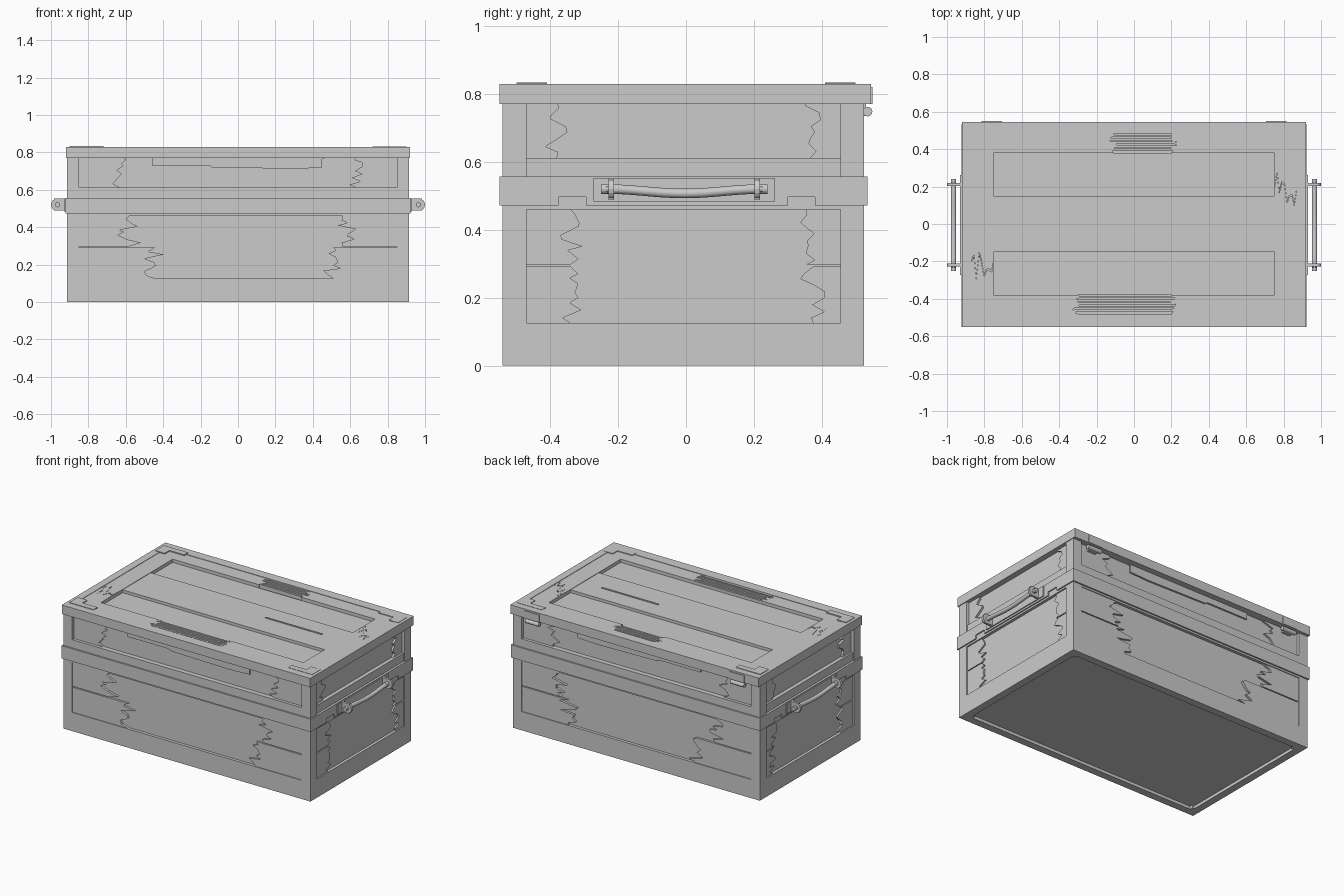
import bpy, bmesh, math, random
from mathutils import Vector

random.seed(7)
old = bpy.data.objects.get("Cube")
if old:
    bpy.data.objects.remove(old)

grey = bpy.data.materials.new("plain_grey")
grey.use_nodes = True
COLOUR = (0.6, 0.6, 0.6, 1)
grey.diffuse_color = COLOUR
grey.node_tree.nodes["Principled BSDF"].inputs["Base Color"].default_value = COLOUR


def finish(name, bm, smooth=False):
    bmesh.ops.recalc_face_normals(bm, faces=bm.faces)
    mesh = bpy.data.meshes.new(name)
    bm.to_mesh(mesh)
    bm.free()
    mesh.materials.append(grey)
    obj = bpy.data.objects.new(name, mesh)
    bpy.context.collection.objects.link(obj)
    if smooth:
        mesh.shade_smooth()


def prism(name, face, outline, d0, d1):
    """Extrude an outline drawn on a face (u, v) from depth d0 to d1."""
    bm = bmesh.new()
    low = [bm.verts.new(face(u, v, d0)) for u, v in outline]
    high = [bm.verts.new(face(u, v, d1)) for u, v in outline]
    bm.faces.new(low)
    bm.faces.new(high)
    for i in range(len(low)):
        j = (i + 1) % len(low)
        bm.faces.new((low[i], low[j], high[j], high[i]))
    bm.normal_update()
    bmesh.ops.triangulate(bm, faces=[f for f in bm.faces if len(f.verts) > 4])
    finish(name, bm)


def rect(u0, u1, v0, v1):
    return [(u0, v0), (u1, v0), (u1, v1), (u0, v1)]


def box(name, x, y, z):
    prism(name, top, rect(*x, *y), *z)


def jagged(u, v0, v1, amount, steps):
    """Broken edge running from v0 to v1 around u."""
    pts = [(u, v0)]
    for i in range(1, steps):
        v = v0 + (v1 - v0) * (i + random.uniform(-.3, .3)) / steps
        pts.append((u + random.uniform(-amount, amount), v))
    return pts + [(u, v1)]


def broken_board(name, face, u_end, u_break, v0, v1, d0, d1, amount, steps=9):
    outline = [(u_end, v1), (u_end, v0)] + jagged(u_break, v0, v1, amount, steps)
    prism(name, face, outline, d0, d1)


def top(u, v, d): return Vector((u, v, d))
def top_turned(u, v, d): return Vector((v, u, d))
def front(u, v, d): return Vector((u, -d, v))
def back(u, v, d): return Vector((u, d, v))
def left(u, v, d): return Vector((d, u, v))
def right(u, v, d): return Vector((-d, u, v))


# Cores that carry the frames; the bottom is set in a little
box("body_core", (-.896, .896), (-.52, .505), (.02, .56))
box("lid_core", (-.882, .882), (-.508, .493), (.56, .78))

# Corner posts
for sx, side in ((1, "left"), (-1, "right")):
    for y, end in (((-.54, -.47), "front"), ((.455, .525), "back")):
        x = sorted((sx * .85, sx * .915))
        box(f"{end}_{side}_body_post", x, y, (0, .5))
        box(f"{end}_{side}_lid_post", x, y, (.55, .78))

# Each wall: face mapping, panel ends, outer depth, plank inset, rail inset
walls = {"front": (front, -.85, .85, .54, .005, 0), "back": (back, -.85, .85, .525, .005, 0),
         "left": (left, -.47, .455, .915, .009, .007),
         "right": (right, -.47, .455, .915, .009, .007)}
for name, (face, u0, u1, d, sink, rail_sink) in walls.items():
    prism(name + "_bottom_rail", face, rect(u0, u1, 0, .125), d - .05, d)
    prism(name + "_middle_rail", face, rect(u0, u1, .46, .5), d - .05, d)
    prism(name + "_lid_rail", face, rect(u0, u1, .55, .612), d - .05, d - rail_sink)
    long_wall = d < .6
    # Distance of the four plank breaks from the panel ends
    insets = ((.41, .34), (.27, .29)) if long_wall else ((.13, .08), (.13, .1))
    for (end, step), reach in zip(((u0, 1), (u1, -1)), zip(*insets)):
        # Broken planks beside the worn middle of the panel
        for (v0, v1), inset in zip(((.125, .292), (.298, .46)), reach):
            broken_board(name + "_body_plank", face, end, end + step * inset,
                         v0, v1, d - .03, d - sink, .07 if long_wall else .04)
        broken_board(name + "_lid_plank", face, end,
                     end + step * (.22 if long_wall else .09),
                     .612, .78, d - .04, d - .02, .045 if long_wall else .035)
    if long_wall:
        apron = [(-.46, .78), (-.46, .73), (-.15, .73), (-.14, .72),
                 (.3, .712), (.45, .718), (.45, .765), (.5, .78)]
        prism(name + "_lid_apron", face, apron, d - .04, d - .02)

# Band around the seam, notched under the handles
for name, face, d in (("front", front, .55), ("back", back, .535)):
    prism(name + "_band", face, rect(-.92, .92, .472, .557), d - .03, d)
for name, face in (("left", left), ("right", right)):
    outline = [(-.55, .472), (-.375, .472), (-.375, .497), (-.295, .497),
               (-.295, .472), (.3, .472), (.3, .497), (.38, .497),
               (.38, .472), (.535, .472), (.535, .557), (-.55, .557)]
    prism(name + "_band", face, outline, .89, .923)

# Lid rim and the board under the top
for y, name in (((-.55, -.48), "front"), ((.48, .545), "back")):
    box(name + "_lid_rim", (-.92, .92), y, (.77, .83))
for x, name in (((-.92, -.87), "right"), ((.87, .92), "left")):
    box(name + "_lid_rim", x, (-.48, .48), (.77, .83))
box("lid_underboard", (-.87, .87), (-.48, .48), (.77, .795))

# Inner frame boards of the lid, split by ragged breaks
for v0, v1, a, b, name in ((.38, .48, -.11, .2, "back"), (-.48, -.38, -.3, .2, "front")):
    broken_board(name + "_top_board", top, -.87, a, v0, v1, .79, .827, .03, 12)
    broken_board(name + "_top_board", top, .87, b, v0, v1, .79, .827, .03, 12)
    for i in range(5):
        v = v0 + .012 + i * .018
        box(name + "_splinter", (a - .02, b + .02), (v, v + .012), (.79, .824))
for u0, u1, b, name in ((-.87, -.75, -.2, "right"), (.75, .87, .19, "left")):
    # Both halves share one ragged line with a narrow gap
    tear = jagged(b, u0, u1, .09, 9)
    for end, gap in ((-.38, -.004), (.38, .004)):
        prism(name + "_top_board", top_turned,
              [(end, u1), (end, u0)] + [(u + gap, v) for u, v in tear], .79, .827)

# Panel planks: the middle one level with the frame, the outer ones sunken
for v0, v1, d in ((-.38, -.15, .805), (-.15, .15, .824), (.15, .38, .805)):
    box("top_plank", (-.75, .75), (v0, v1), (.79, d))
box("top_splinter", (.19, .61), (.014, .024), (.80, .829))

# Thin corner plates on the lid, thicker on the right
for sx, height in ((-1, .834), (1, .832)):
    for sy in (-1, 1):
        outline = [(sx * u, sy * v) for u, v in
                   ((.9, .5), (.72, .5), (.72, .46), (.83, .46), (.83, .41), (.9, .41))]
        prism("corner_plate", top, outline, .826, height)


def cylinder(name, a, b, radius, sides=16):
    bm = bmesh.new()
    axis = Vector(b) - Vector(a)
    bmesh.ops.create_cone(bm, cap_ends=True, segments=sides, radius1=radius,
                          radius2=radius, depth=axis.length)
    turn = axis.to_track_quat("Z", "Y")
    for v in bm.verts:
        v.co = turn @ v.co + (Vector(a) + Vector(b)) / 2
    finish(name, bm)


# Hinges at the back of the lid
for x in (-.76, .76):
    box("hinge_plate", (x - .055, x + .055), (.52, .55), (.77, .82))
    box("hinge_leaf", (x - .03, x + .03), (.49, .53), (.735, .78))
    cylinder("hinge_knuckle", (x - .05, .535, .748), (x + .05, .535, .748), .014)

# Carrying handles with lugs and a sagging grip
for s, side, face in ((1, "left", left), (-1, "right", right)):
    prism(side + "_handle_plate", face, rect(-.272, .262, .484, .552), .92, .93)
    for y in (-.22, .21):
        prism(side + "_handle_lug", face, rect(y - .008, y + .008, .488, .552), .92, .985)
        cylinder(side + "_handle_ring", (s * .968, y - .008, .52), (s * .968, y + .008, .52), .032)
        cylinder(side + "_handle_pin", (s * .965, y - .03, .52), (s * .965, y + .03, .52), .014)
    bm = bmesh.new()
    rings = []
    for i in range(17):
        t = i / 16
        sag = .013 * math.sin(math.pi * t) ** 2
        y = -.235 + .46 * t
        rings.append([bm.verts.new((s * (.965 + .014 * math.cos(a)), y,
                                    .52 - sag + .014 * math.sin(a)))
                      for a in (math.tau * k / 12 for k in range(12))])
    for p, q in zip(rings, rings[1:]):
        for k in range(12):
            bm.faces.new((p[k], p[k - 1], q[k - 1], q[k]))
    bm.faces.new(rings[0])
    bm.faces.new(rings[-1])
    finish(side + "_handle_grip", bm, True)
